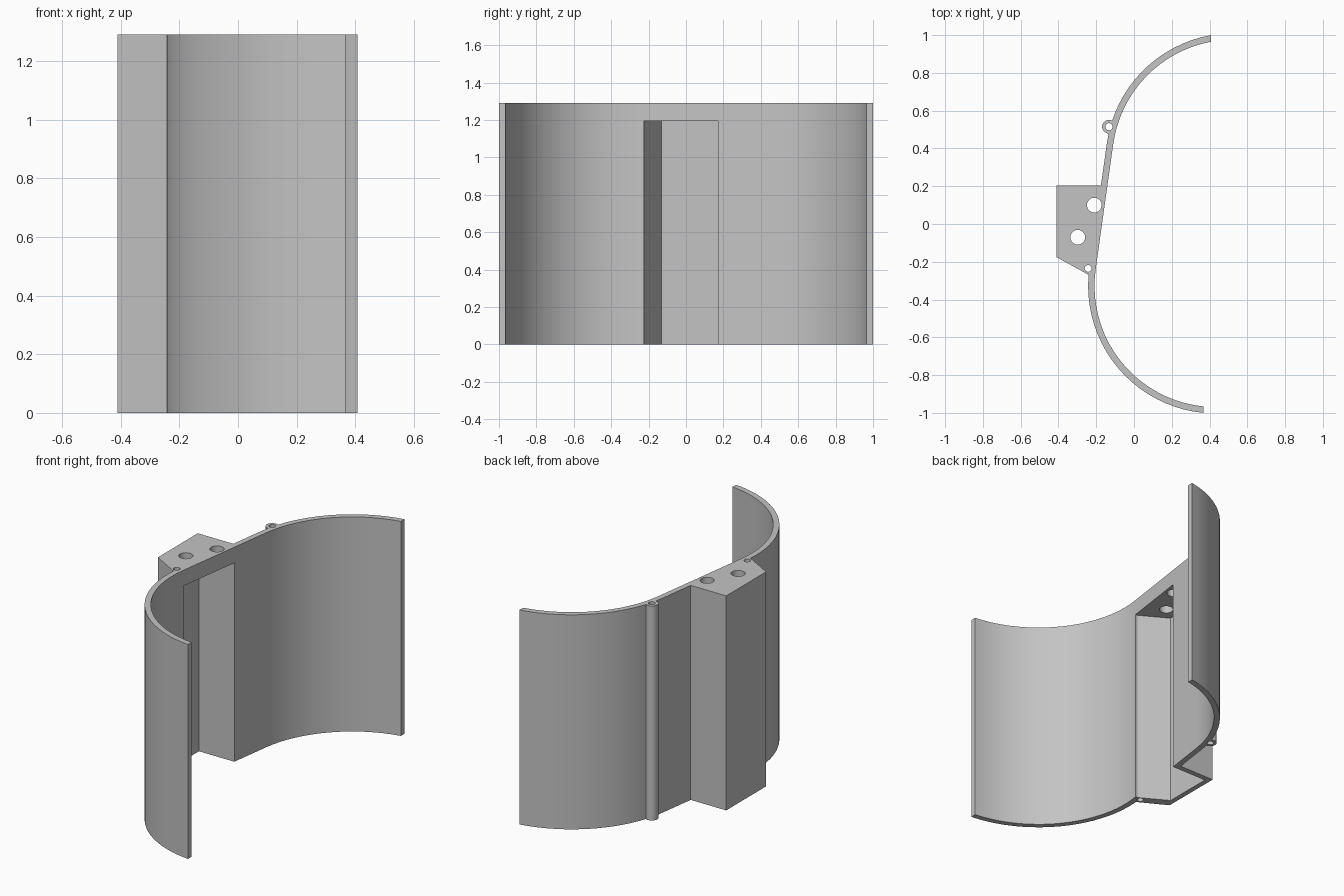
import bpy, bmesh
from math import acos, cos, sin, pi, radians

cube = bpy.data.objects.get("Cube")
if cube:
    bpy.data.objects.remove(cube)

HEIGHT = 1.29
RADIUS, THICK = 0.675, 0.034
BACK = (0.525, 0.335)       # centre of rear curve
FRONT = (0.432, -0.328)     # centre of front curve
BACK_END, FRONT_END = 0.408, 0.367

grey = bpy.data.materials.new("plain grey")
grey.use_nodes = True
grey.diffuse_color = (0.55, 0.55, 0.55, 1)
grey.node_tree.nodes["Principled BSDF"].inputs["Base Color"].default_value = (0.55, 0.55, 0.55, 1)


def prism(name, points, z0, z1):
    """Extrude a closed outline straight up."""
    bm = bmesh.new()
    face = bm.faces.new([bm.verts.new((x, y, z0)) for x, y in points])
    up = bmesh.ops.extrude_face_region(bm, geom=[face])["geom"]
    bmesh.ops.translate(bm, vec=(0, 0, z1 - z0),
                        verts=[v for v in up if isinstance(v, bmesh.types.BMVert)])
    bmesh.ops.recalc_face_normals(bm, faces=bm.faces)
    mesh = bpy.data.meshes.new(name)
    bm.to_mesh(mesh)
    bm.free()
    mesh.materials.append(grey)
    obj = bpy.data.objects.new(name, mesh)
    bpy.context.collection.objects.link(obj)
    return obj


def arc(centre, r, a0, a1, n):
    return [(centre[0] + r * cos(a0 + (a1 - a0) * i / n),
             centre[1] + r * sin(a0 + (a1 - a0) * i / n)) for i in range(n + 1)]


def back_arc(r):
    return arc(BACK, r, acos((BACK_END - BACK[0]) / r), radians(172), 16)


def front_arc(r, start):
    end = 2 * pi - acos((FRONT_END - FRONT[0]) / r)
    return arc(FRONT, r, radians(start), end, 20)


def rod(name, centre, r, z0, z1):
    return prism(name, arc(centre, r, 0, 2 * pi, 32)[:-1], z0, z1)


def combine(target, tool, operation):
    mod = target.modifiers.new(tool.name, 'BOOLEAN')
    mod.operation, mod.solver, mod.object = operation, 'EXACT', tool
    bpy.context.view_layer.objects.active = target
    bpy.ops.object.modifier_apply(modifier=mod.name)
    bpy.data.objects.remove(tool)


# Curved wall and rear block in one outline
block = [(-0.175, 0.205), (-0.411, 0.205), (-0.411, -0.175)]
outline = back_arc(RADIUS) + block + front_arc(RADIUS, 175)
inner = RADIUS - THICK
outline += (back_arc(inner) + front_arc(inner, 172))[::-1]
shell = prism("curved_wall_with_block", outline, 0, HEIGHT)

# Round boss on the outside of the wall
boss_at = (-0.133, 0.515)
combine(shell, rod("boss", boss_at, 0.036, 0, HEIGHT), 'UNION')

# Cavity in the block, open at the inside and underneath
cavity = [(-0.05, -0.225), (-0.215, -0.225), (-0.38, -0.13), (-0.38, 0.172), (-0.05, 0.172)]
combine(shell, prism("cavity_cutter", cavity, -0.1, 1.195), 'DIFFERENCE')

# Large holes in the block top, small holes through the full height
for centre, r in (((-0.21, 0.1), 0.039), ((-0.298, -0.07), 0.039),
                  (boss_at, 0.019), ((-0.243, -0.235), 0.018)):
    combine(shell, rod("hole_cutter", centre, r, -0.1, HEIGHT + 0.1), 'DIFFERENCE')

# Smooth curves, sharp corners
bpy.ops.object.select_all(action='DESELECT')
shell.select_set(True)
bpy.context.view_layer.objects.active = shell
bpy.ops.object.shade_smooth_by_angle(angle=radians(25))
